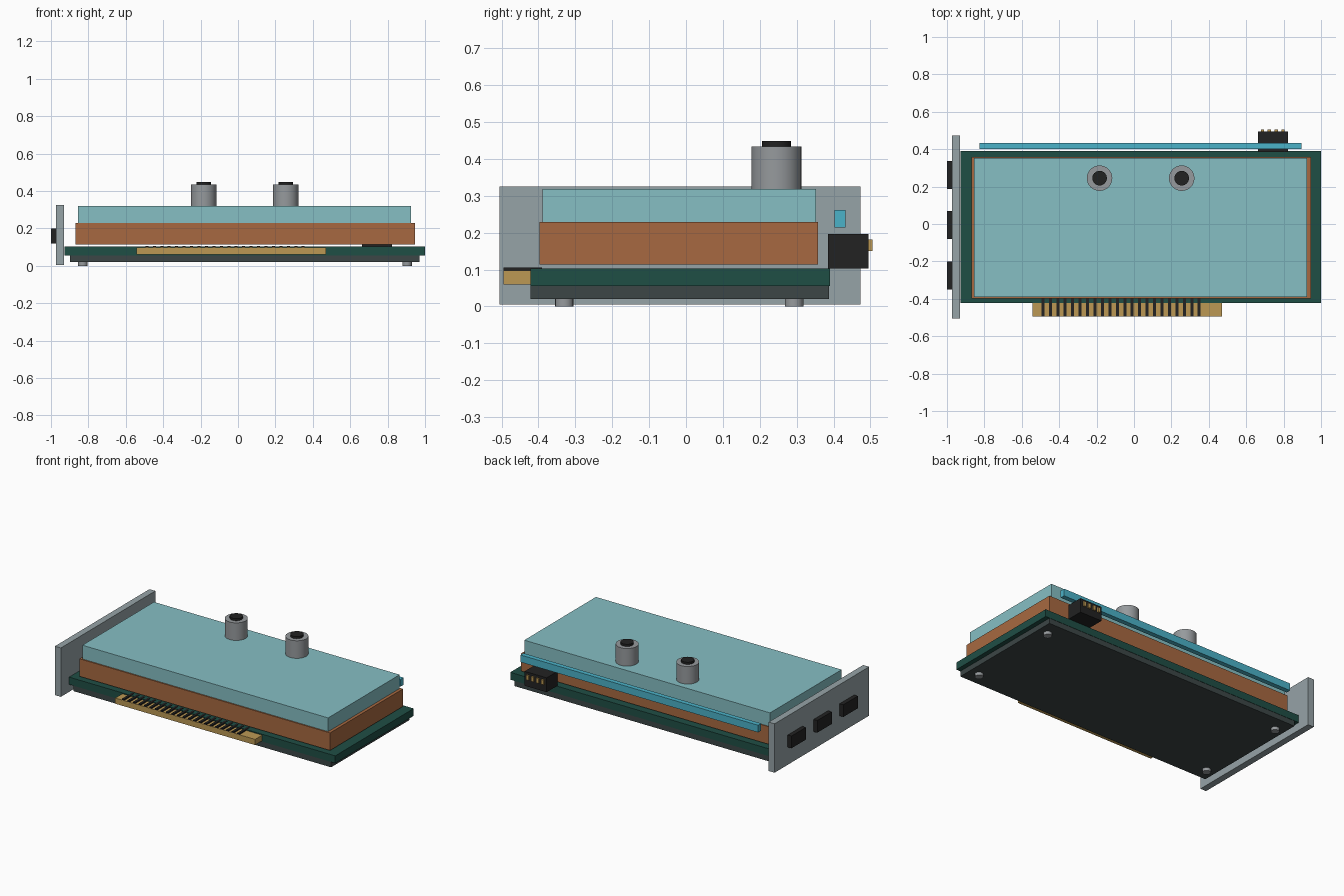
import bpy
import bmesh

cube = bpy.data.objects.get("Cube")
if cube:
    bpy.data.objects.remove(cube, do_unlink=True)


def srgb(*rgb):
    return tuple(((c / 255 + 0.055) / 1.055) ** 2.4 for c in rgb) + (1.0,)


def material(name, *rgb):
    mat = bpy.data.materials.new(name)
    mat.use_nodes = True
    mat.diffuse_color = srgb(*rgb)
    bsdf = next(n for n in mat.node_tree.nodes if n.type == "BSDF_PRINCIPLED")
    bsdf.inputs["Base Color"].default_value = mat.diffuse_color
    return mat


copper = material("copper", 167, 105, 65)
pale_teal = material("pale teal", 134, 191, 196)
board_green = material("board green", 31, 78, 69)
charcoal = material("charcoal", 60, 70, 70)
black = material("black", 34, 34, 34)
gold = material("gold", 188, 153, 84)
cyan = material("cyan", 75, 178, 200)
steel = material("bracket steel", 150, 163, 167)
silver = material("silver", 150, 154, 157)


def finish(name, bm, mat):
    mesh = bpy.data.meshes.new(name)
    bm.to_mesh(mesh)
    bm.free()
    mesh.materials.append(mat)
    obj = bpy.data.objects.new(name, mesh)
    bpy.context.collection.objects.link(obj)
    return obj


def box(name, mat, xs, ys, zs):
    """Box spanning the given (low, high) ranges."""
    bm = bmesh.new()
    bmesh.ops.create_cube(bm, size=1)
    for v in bm.verts:
        v.co = [sum(r) / 2 + c * (r[1] - r[0]) for c, r in zip(v.co, (xs, ys, zs))]
    return finish(name, bm, mat)


def cylinder(name, mat, x, y, radius, zs, sides=32):
    """Upright cylinder with smooth sides and sharp rims."""
    bm = bmesh.new()
    bmesh.ops.create_cone(bm, cap_ends=True, segments=sides, radius1=radius,
                          radius2=radius, depth=zs[1] - zs[0])
    bmesh.ops.translate(bm, verts=bm.verts, vec=(x, y, sum(zs) / 2))
    obj = finish(name, bm, mat)
    bpy.ops.object.select_all(action="DESELECT")
    obj.select_set(True)
    bpy.context.view_layer.objects.active = obj
    bpy.ops.object.shade_smooth_by_angle()
    return obj


# Stacked main body
box("backplate", charcoal, (-0.897, 0.97), (-0.422, 0.388), (0.02, 0.055))
box("circuit_board", board_green, (-0.928, 1.0), (-0.422, 0.39), (0.055, 0.103))
box("copper_block", copper, (-0.87, 0.945), (-0.397, 0.358), (0.114, 0.229))
box("cover", pale_teal, (-0.855, 0.925), (-0.389, 0.352), (0.229, 0.319))

# Mounting bracket with three ports
box("bracket", steel, (-0.973, -0.93), (-0.505, 0.473), (0.005, 0.325))
for i, y in enumerate((-0.275, -0.005, 0.262)):
    box(f"port_{i + 1}", black, (-1.0, -0.965), (y - 0.075, y + 0.075), (0.12, 0.2))

# Gold edge connector with dark contact strips
box("edge_connector", gold, (-0.543, 0.47), (-0.495, -0.42), (0.06, 0.097))
for i in range(22):
    x = -0.487 + i * 0.0398
    box(f"contact_strip_{i + 1}", black, (x - 0.008, x + 0.008),
        (-0.495, -0.39), (0.096, 0.105))

# Two fittings on the cover
for side, x in (("right", -0.184), ("left", 0.255)):
    cylinder(f"fitting_{side}", silver, x, 0.245, 0.068, (0.315, 0.434))
    cylinder(f"fitting_cap_{side}", black, x, 0.245, 0.039, (0.43, 0.448))

# Light bar along the back
box("light_bar", cyan, (-0.826, 0.896), (0.402, 0.433), (0.214, 0.261))

# Power socket and its pins
box("power_socket", black, (0.663, 0.823), (0.385, 0.495), (0.103, 0.197))
for i in range(4):
    x = 0.687 + i * 0.0365
    box(f"power_pin_{i + 1}", gold, (x - 0.009, x + 0.009), (0.49, 0.505), (0.15, 0.181))

# Screw feet under the backplate
for end, x in (("right", -0.83), ("left", 0.904)):
    for row, y in (("front", -0.33), ("back", 0.293)):
        cylinder(f"foot_{row}_{end}", silver, x, y, 0.025, (0.0, 0.025), 16)
